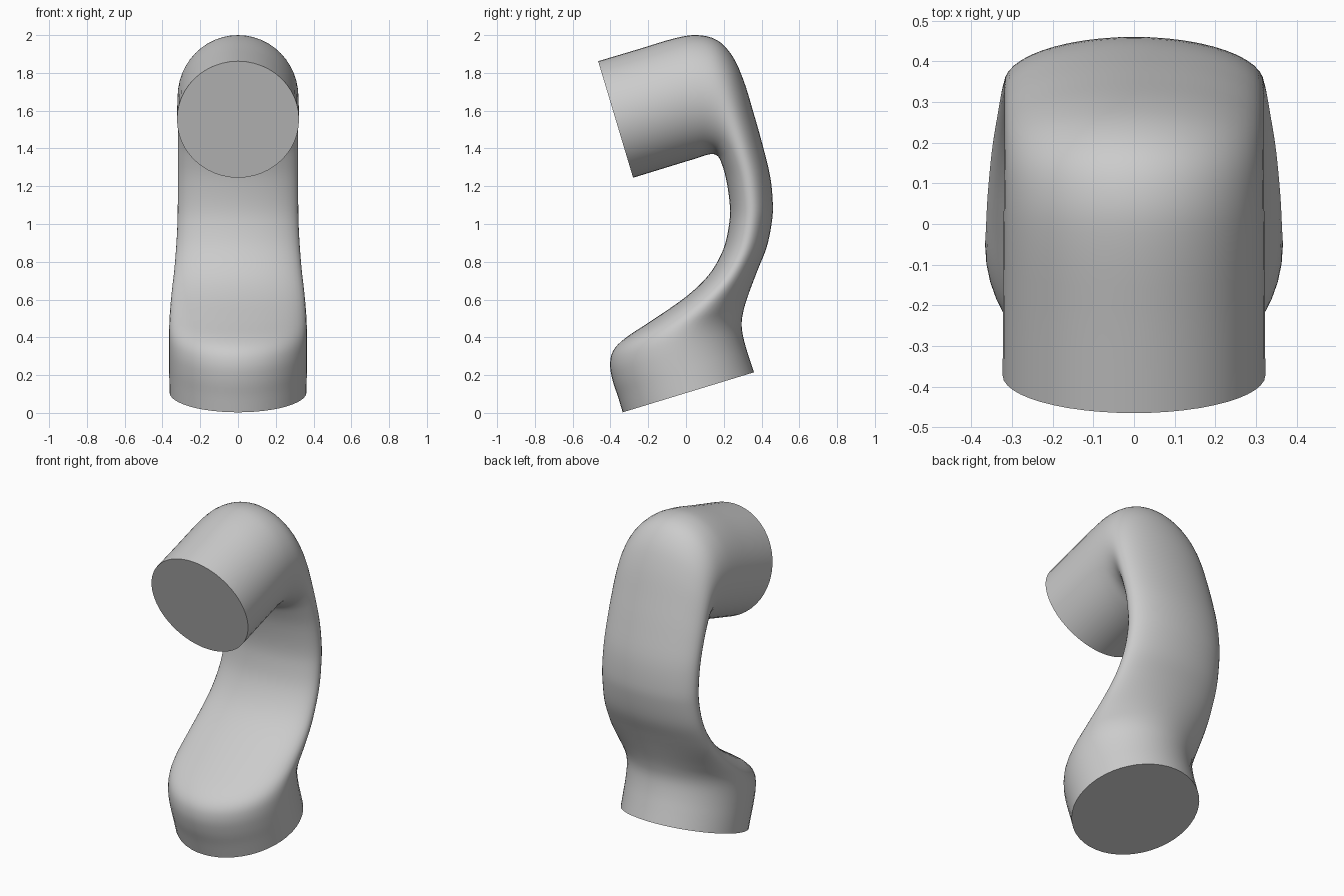
import bpy, bmesh, math
from mathutils import Vector

cube = bpy.data.objects.get("Cube")
if cube:
    bpy.data.objects.remove(cube, do_unlink=True)

SIDES = 48
STEPS = 4

# Cross-sections along the pipe: inner y, z, outer y, z, half width
SECTIONS = [
    (-.335, .003, .36, .215, .363),
    (-.36, .085, .335, .29, .364),
    (-.388, .17, .312, .365, .365),
    (-.402, .255, .298, .43, .366),
    (-.385, .33, .295, .48, .366),
    (-.32, .397, .302, .53, .364),
    (-.18, .49, .318, .59, .36),
    (0, .615, .35, .68, .35),
    (.12, .73, .385, .77, .338),
    (.195, .86, .428, .88, .328),
    (.227, .99, .453, 1, .321),
    (.232, 1.1, .46, 1.1, .319),
    (.212, 1.24, .446, 1.25, .318),
    (.185, 1.33, .405, 1.42, .318),
    (.167, 1.36, .36, 1.58, .318),
    (.145, 1.37, .305, 1.76, .318),
    (.12, 1.368, .245, 1.89, .318),
    (.09, 1.36, .165, 1.973, .319),
    (.05, 1.346, .06, 2, .32),
    (-.01, 1.328, -.06, 1.983, .321),
    (-.14, 1.288, -.26, 1.923, .322),
    (-.28, 1.245, -.465, 1.862, .323),
]


def smooth_path(rows, steps):
    """Catmull-Rom interpolation of the cross-sections."""
    rows = [Vector(r) for r in rows]
    padded = [2 * rows[0] - rows[1]] + rows + [2 * rows[-1] - rows[-2]]
    result = []
    for a, b, c, d in zip(padded, padded[1:], padded[2:], padded[3:]):
        for i in range(steps):
            t = i / steps
            result.append(b + (c - a) * (t / 2)
                          + (a * 2 - b * 5 + c * 4 - d) * (t * t / 2)
                          + (b * 3 - a - c * 3 + d) * (t ** 3 / 2))
    return result + [rows[-1]]


# Loft elliptical rings into one bent pipe
bm = bmesh.new()
rings = []
for iy, iz, oy, oz, width in smooth_path(SECTIONS, STEPS):
    inner, outer = Vector((0, iy, iz)), Vector((0, oy, oz))
    centre, depth = (inner + outer) / 2, (outer - inner) / 2
    ring = []
    for k in range(SIDES):
        a = math.tau * k / SIDES
        ring.append(bm.verts.new(centre + depth * math.cos(a)
                                 + Vector((width * math.sin(a), 0, 0))))
    rings.append(ring)
for low, high in zip(rings, rings[1:]):
    for k in range(SIDES):
        n = (k + 1) % SIDES
        bm.faces.new((low[k], low[n], high[n], high[k]))

# Flat end caps
bm.faces.new(rings[0])
bm.faces.new(rings[-1])
bmesh.ops.recalc_face_normals(bm, faces=bm.faces)
mesh = bpy.data.meshes.new("bent_pipe")
bm.to_mesh(mesh)
bm.free()
pipe = bpy.data.objects.new("bent_pipe", mesh)
bpy.context.collection.objects.link(pipe)

# Plain grey material
grey = bpy.data.materials.new("plain_grey")
grey.use_nodes = True
colour = (.6, .6, .6, 1)
grey.diffuse_color = colour
grey.node_tree.nodes["Principled BSDF"].inputs["Base Color"].default_value = colour
mesh.materials.append(grey)

# Smooth sides, crisp cap rims
bpy.ops.object.select_all(action="DESELECT")
pipe.select_set(True)
bpy.context.view_layer.objects.active = pipe
bpy.ops.object.shade_smooth_by_angle(angle=math.radians(40))
